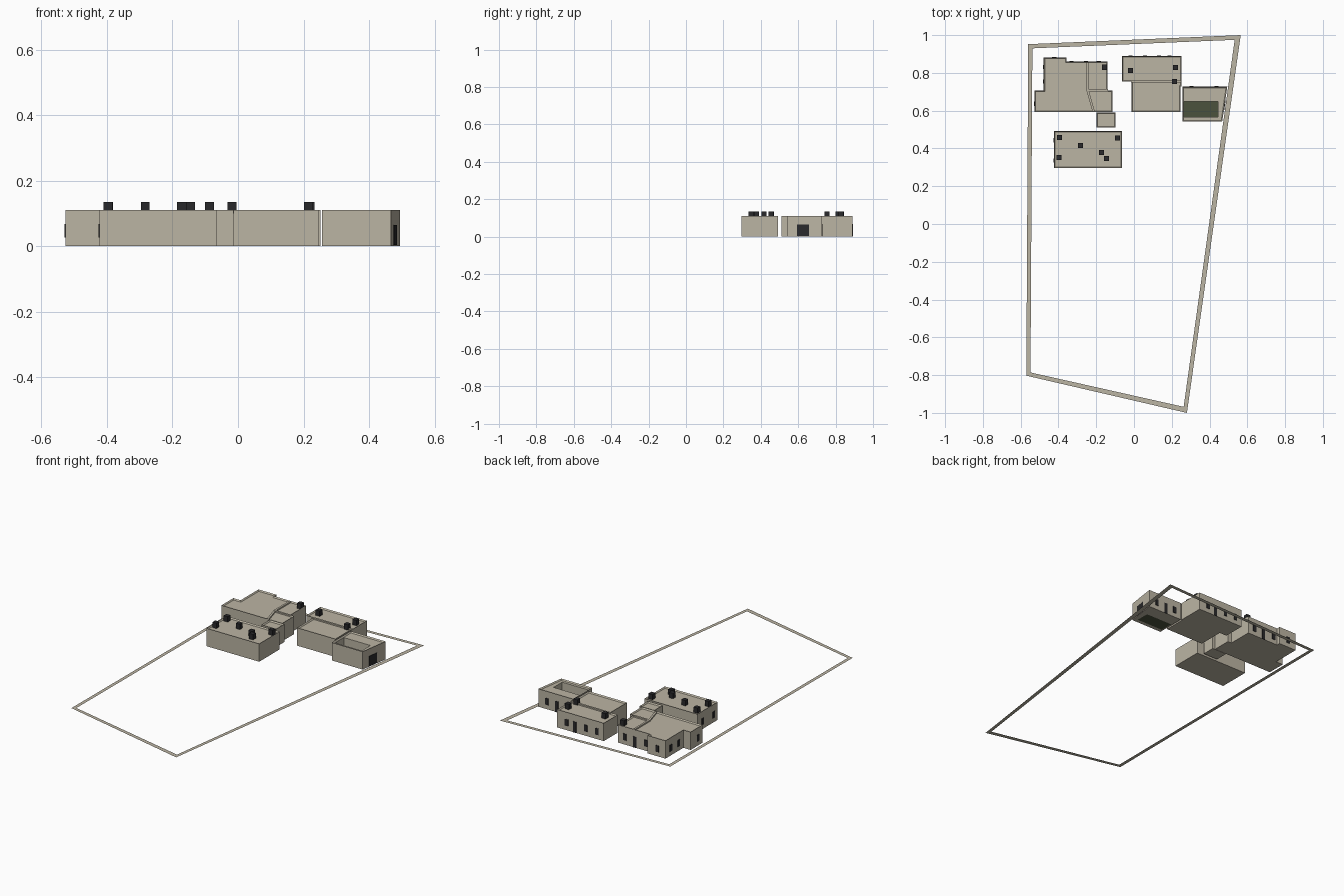
import bpy, bmesh, math
from mathutils import Vector

if "Cube" in bpy.data.objects:
    bpy.data.objects.remove(bpy.data.objects["Cube"])


def material(name, rgb):
    m = bpy.data.materials.new(name)
    m.diffuse_color = (*rgb, 1)
    m.use_nodes = True
    m.node_tree.nodes["Principled BSDF"].inputs["Base Color"].default_value = m.diffuse_color
    return m


PLASTER = material("tan plaster", (0.50, 0.46, 0.37))
DARK = material("charcoal", (0.022, 0.022, 0.024))
GREEN = material("dark green", (0.07, 0.085, 0.048))
HEIGHT = 0.11
RIM = 0.006     # parapet thickness
DROP = 0.008    # roof depth below parapet top


def finish(bm, name, mat):
    bmesh.ops.recalc_face_normals(bm, faces=bm.faces)
    mesh = bpy.data.meshes.new(name)
    bm.to_mesh(mesh)
    bm.free()
    mesh.materials.append(mat)
    obj = bpy.data.objects.new(name, mesh)
    bpy.context.collection.objects.link(obj)
    return obj


def prism(name, outline, z0, z1, mat, parapet=False):
    """Extrude an outline upward, optionally with a sunken roof."""
    bm = bmesh.new()
    base = bm.faces.new([bm.verts.new((x, y, z0)) for x, y in outline])
    ext = bmesh.ops.extrude_face_region(bm, geom=[base], use_keep_orig=True)
    verts = [g for g in ext["geom"] if isinstance(g, bmesh.types.BMVert)]
    bmesh.ops.translate(bm, vec=(0, 0, z1 - z0), verts=verts)
    bmesh.ops.recalc_face_normals(bm, faces=bm.faces)
    if parapet:
        top = max(bm.faces, key=lambda f: f.calc_center_median().z)
        bmesh.ops.inset_region(bm, faces=[top], thickness=RIM, use_even_offset=True)
        bmesh.ops.translate(bm, vec=(0, 0, -DROP), verts=top.verts)
    return finish(bm, name, mat)


def rect(x0, x1, y0, y1):
    return [(x0, y0), (x1, y0), (x1, y1), (x0, y1)]


def strip(name, p, q, width, z0, z1, mat):
    """Upright slab of given thickness along a line in plan."""
    p, q = Vector(p), Vector(q)
    d = (q - p).normalized()
    n = Vector((-d.y, d.x)) * width / 2
    return prism(name, [p + n, p - n, q - n, q + n], z0, z1, mat)


# Boundary border lying flat on the ground
outer = [(-0.56, 0.952), (0.565, 1.0), (0.28, -1.0), (-0.57, -0.803)]
inner = [(-0.538, 0.93), (0.533, 0.975), (0.263, -0.968), (-0.548, -0.786)]
bm = bmesh.new()
vo = [bm.verts.new((x, y, 0)) for x, y in outer]
vi = [bm.verts.new((x, y, 0)) for x, y in inner]
for i in range(4):
    j = (i + 1) % 4
    bm.faces.new((vo[i], vi[i], vi[j], vo[j]))
finish(bm, "boundary_border", PLASTER)

# Main buildings with parapets
prism("west_house", [(-0.527, 0.592), (-0.114, 0.592), (-0.114, 0.708), (-0.14, 0.708),
                     (-0.14, 0.86), (-0.357, 0.86), (-0.357, 0.882), (-0.478, 0.882),
                     (-0.478, 0.708), (-0.527, 0.708)], 0, HEIGHT, PLASTER, True)
prism("middle_house", [(-0.014, 0.592), (0.247, 0.592), (0.247, 0.727), (0.252, 0.727),
                       (0.252, 0.89), (-0.064, 0.89), (-0.064, 0.754), (-0.014, 0.754)],
      0, HEIGHT, PLASTER, True)
prism("south_house", rect(-0.423, -0.064, 0.297, 0.493), 0, HEIGHT, PLASTER, True)
prism("small_annex", rect(-0.198, -0.098, 0.51, 0.59), 0, HEIGHT, PLASTER, True)

# East house with an open courtyard
east = prism("east_house", [(0.257, 0.543), (0.467, 0.543), (0.494, 0.727), (0.257, 0.727)],
             0, HEIGHT, PLASTER, True)
yard = rect(0.265, 0.446, 0.566, 0.649)
cutter = prism("courtyard_cutter", yard, -0.05, 0.2, PLASTER)
cutter.hide_render = True
mod = east.modifiers.new("courtyard", "BOOLEAN")
mod.operation, mod.solver, mod.object = "DIFFERENCE", "EXACT", cutter
bpy.context.view_layer.objects.active = east
bpy.ops.object.modifier_apply(modifier=mod.name)
bpy.data.objects.remove(cutter)
prism("courtyard_lawn", yard, 0, 0.003, GREEN)

# Low walls dividing the roofs
dividers = [((-0.246, 0.856), (-0.246, 0.708)), ((-0.246, 0.708), (-0.214, 0.596)),
            ((-0.246, 0.708), (-0.138, 0.708)), ((-0.016, 0.754), (0.249, 0.754))]
for p, q in dividers:
    strip("roof_divider", p, q, 2 * RIM, HEIGHT - DROP - 0.002, HEIGHT, PLASTER)

# Roof tanks
tanks = [(-0.156, 0.83), (-0.018, 0.813), (0.22, 0.829), (0.215, 0.754), (-0.395, 0.458),
         (-0.087, 0.455), (-0.283, 0.416), (-0.172, 0.378), (-0.145, 0.347), (-0.397, 0.352)]
for x, y in tanks:
    r = 0.0135
    prism("roof_tank", rect(x - r, x + r, y - r, y + r), HEIGHT - DROP, 0.135, DARK)

# Windows on back walls: wall y, then window centres in x
W = 0.011
for y, xs in ((0.89, (0.188, 0.058, -0.018)), (0.86, (-0.187, -0.331)),
              (0.882, (-0.422,)), (0.727, (0.305, 0.437))):
    for x in xs:
        strip("back_window", (x - W, y), (x + W, y), 0.006, 0.027, 0.067, DARK)

# Windows on left walls: wall x, then window centres in y
for x, ys in ((-0.478, (0.831, 0.754)), (-0.527, (0.637,)), (-0.423, (0.443, 0.336))):
    for y in ys:
        strip("left_window", (x, y - W), (x, y + W), 0.006, 0.027, 0.067, DARK)

# Back doors, and the wide door on the slanted east wall
for x, y in ((0.133, 0.89), (-0.255, 0.86), (0.37, 0.727)):
    strip("back_door", (x - W, y), (x + W, y), 0.004, 0, 0.067, DARK)
slant = lambda y: 0.467 + (y - 0.543) * 0.027 / 0.184
strip("east_door", (slant(0.595), 0.595), (slant(0.658), 0.658), 0.004, 0.003, 0.065, DARK)
